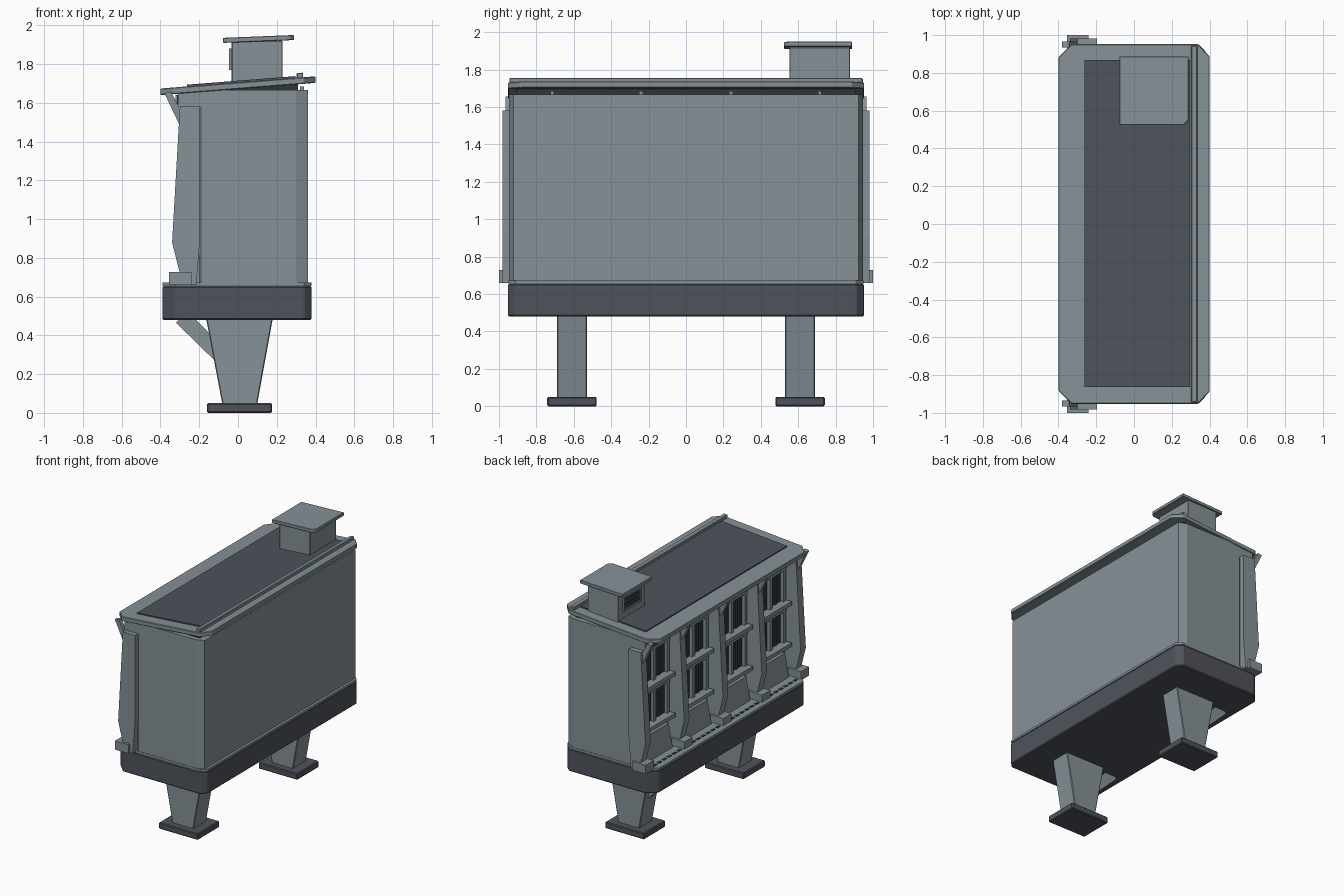
import bpy, bmesh

def mat(name, r, g, b):
    m = bpy.data.materials.new(name)
    m.diffuse_color = (r, g, b, 1)
    return m

LIGHT = mat("blue grey", 0.235, 0.285, 0.31)
DARK = mat("dark slate", 0.078, 0.086, 0.105)
GLASS = mat("near black glass", 0.03, 0.035, 0.042)

SLOPE = 0.0785          # roof tilt


def prism(name, pts, a, b, m, axis='y', shear=0.0, bevel=0.0):
    """Extrude a closed outline: xz points along y, or xy points along z."""
    bm = bmesh.new()
    rings = []
    for d in (a, b):
        rings.append([bm.verts.new((p[0], d, p[1]) if axis == 'y' else (p[0], p[1], d + shear * p[0]))
                      for p in pts])
    n = len(pts)
    bm.faces.new(rings[0])
    bm.faces.new(rings[1])
    for i in range(n):
        j = (i + 1) % n
        bm.faces.new((rings[0][i], rings[0][j], rings[1][j], rings[1][i]))
    bmesh.ops.recalc_face_normals(bm, faces=bm.faces)
    me = bpy.data.meshes.new(name)
    bm.to_mesh(me)
    bm.free()
    me.materials.append(m)
    ob = bpy.data.objects.new(name, me)
    bpy.context.collection.objects.link(ob)
    if bevel:
        mod = ob.modifiers.new("bevel", 'BEVEL')
        mod.width = bevel
        mod.segments = 1
    return ob


def box(name, x, y, z, m, shear=0.0, bevel=0.0):
    pts = [(x[0], y[0]), (x[1], y[0]), (x[1], y[1]), (x[0], y[1])]
    return prism(name, pts, z[0], z[1], m, 'z', shear, bevel)


def plan(x0, x1, h, cl, cr):
    """Plan outline, with cut corners (cx, cy) on the left and right ends."""
    return [(x0 + cl[0], -h), (x1 - cr[0], -h), (x1, -h + cr[1]), (x1, h - cr[1]),
            (x1 - cr[0], h), (x0 + cl[0], h), (x0, h - cl[1]), (x0, -h + cl[1])]


# Legs, feet and diagonal braces
for s in (-1, 1):
    c = 0.61 * s
    prism("leg", [(-0.08, 0.04), (0.098, 0.04), (0.18, 0.49), (-0.165, 0.49)],
          c - 0.08, c + 0.08, LIGHT, bevel=0.005)
    box("foot", (-0.16, 0.175), (c - 0.132, c + 0.132), (0, 0.05), DARK, bevel=0.006)
    prism("leg_brace", [(-0.32, 0.465), (-0.12, 0.27), (-0.09, 0.35), (-0.22, 0.485), (-0.30, 0.485)],
          c - 0.035, c + 0.035, LIGHT)

# Base tray and ledge
prism("base_tray", plan(-0.39, 0.38, 0.952, (0.07, 0.07), (0.04, 0.04)), 0.48, 0.655,
      DARK, 'z', bevel=0.007)
prism("base_ledge", plan(-0.39, 0.38, 0.95, (0.07, 0.07), (0.04, 0.04)), 0.655, 0.672, LIGHT, 'z')

# Main housing, with recessed seal under the roof
prism("housing", plan(-0.2, 0.36, 0.947, (0.01, 0.01), (0.06, 0.025)), 0.665, 1.667, LIGHT, 'z')
prism("roof_seal", [(-0.15, 1.64), (0.31, 1.64), (0.31, 1.70), (-0.15, 1.67)], -0.91, 0.91, GLASS)
box("header_beam", (-0.31, -0.19), (-0.945, 0.945), (1.575, 1.66), LIGHT)

# Roof slab, dark panel and rear rail
prism("roof", plan(-0.40, 0.40, 0.952, (0.07, 0.07), (0.06, 0.065)), 1.671, 1.705,
      LIGHT, 'z', SLOPE, 0.004)
box("roof_panel", (-0.262, 0.297), (-0.862, 0.868), (1.70, 1.714), DARK, SLOPE)
box("roof_rail", (0.302, 0.336), (-0.945, 0.945), (1.70, 1.729), LIGHT, SLOPE, 0.004)
for y in (-0.715, -0.24, 0.24, 0.715):
    box("roof_bolt", (0.32, 0.34), (y - 0.01, y + 0.01), (1.66, 1.685), LIGHT)

# Chimney with cap and side vent
box("chimney", (-0.033, 0.23), (0.553, 0.877), (1.68, 1.92), LIGHT, bevel=0.004)
prism("chimney_cap", [(-0.078, 0.525), (0.265, 0.525), (0.288, 0.55), (0.288, 0.888), (-0.078, 0.888)],
      1.912, 1.938, LIGHT, 'z', 0.04, 0.003)
box("vent_opening", (-0.037, -0.02), (0.62, 0.81), (1.775, 1.87), GLASS)
for z in (1.768, 1.868):
    box("vent_frame", (-0.046, -0.02), (0.605, 0.825), (z, z + 0.012), LIGHT)
for y in (0.605, 0.81):
    box("vent_frame_side", (-0.046, -0.02), (y, y + 0.015), (1.768, 1.88), LIGHT)
for z in (1.80, 1.835):
    box("vent_slat", (-0.042, -0.02), (0.615, 0.815), (z, z + 0.007), DARK)

# Five buttress fins with roof struts and foot blocks
for i in range(5):
    c = -0.95 + 0.475 * i
    prism("fin", [(-0.30, 1.58), (-0.34, 0.88), (-0.30, 0.72), (-0.30, 0.66), (-0.215, 0.66),
                  (-0.196, 0.9), (-0.196, 1.58)], c - 0.032, c + 0.032, LIGHT)
    prism("roof_strut", [(-0.38, 1.65), (-0.345, 1.655), (-0.29, 1.55), (-0.29, 1.46)],
          c - 0.016, c + 0.016, LIGHT)
    lo, hi = max(c - 0.05, -1.0), min(c + 0.05, 1.0)
    box("fin_foot", (-0.355, -0.24), (lo, hi), (0.66, 0.728), LIGHT)

# Four window bays between the fins
for i in range(4):
    c = -0.7125 + 0.475 * i
    for z0, z1 in ((0.93, 1.17), (1.25, 1.49)):
        box("window_glass", (-0.207, -0.19), (c - 0.165, c + 0.165), (z0, z1), GLASS)
        for y in (-0.165, -0.0, 0.165):
            box("window_post", (-0.232, -0.19), (c + y - 0.014, c + y + 0.014), (z0, z1), LIGHT)
        for y in (-0.083, 0.083):
            box("window_bar", (-0.215, -0.19), (c + y - 0.006, c + y + 0.006), (z0, z1), DARK)
        box("window_lintel", (-0.235, -0.19), (c - 0.18, c + 0.18), (z1, z1 + 0.02), LIGHT)
        box("window_sill", (-0.275, -0.19), (c - 0.19, c + 0.19), (z0 - 0.03, z0), LIGHT)
    # dark louvre below the header
    box("louvre_back", (-0.315, -0.30), (c - 0.17, c + 0.17), (1.585, 1.64), GLASS)
    for k in range(8):
        y = c - 0.154 + 0.044 * k
        box("louvre_slat", (-0.322, -0.30), (y - 0.007, y + 0.007), (1.585, 1.64), LIGHT)
    # sloping lower panel
    prism("lower_panel", [(-0.27, 0.665), (-0.235, 0.85), (-0.19, 0.85), (-0.19, 0.665)],
          c - 0.165, c + 0.165, LIGHT)
    # drain slots along the ledge
    for k in range(6):
        y = c - 0.15 + 0.06 * k
        box("drain_slot", (-0.345, -0.325), (y - 0.018, y + 0.018), (0.668, 0.676), GLASS)
